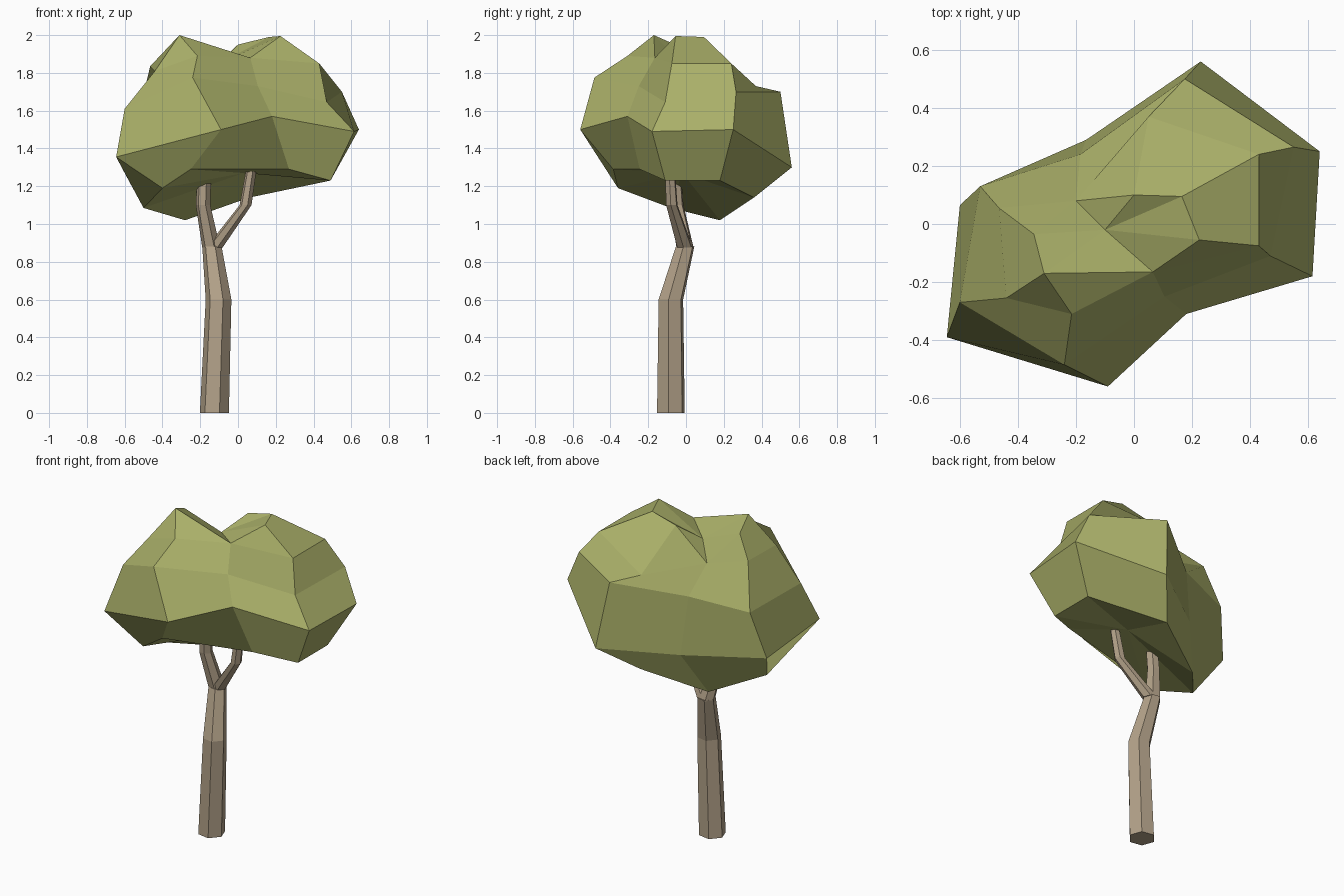
import bpy, bmesh, math

if "Cube" in bpy.data.objects:
    bpy.data.objects.remove(bpy.data.objects["Cube"])


def material(name, color):
    m = bpy.data.materials.new(name)
    m.diffuse_color = (*color, 1)
    m.use_nodes = True
    m.node_tree.nodes["Principled BSDF"].inputs["Base Color"].default_value = m.diffuse_color
    return m


def loft(name, rings, mat, bottom=None, top=None):
    """Skin equal-length rings; close the ends with a fan point or an n-gon."""
    bm = bmesh.new()
    vs = [[bm.verts.new(p) for p in ring] for ring in rings]
    n = len(vs[0])
    for lo, hi in zip(vs, vs[1:]):
        for i in range(n):
            j = (i + 1) % n
            bm.faces.new((lo[i], lo[j], hi[j], hi[i]))
    for ring, apex in ((vs[0], bottom), (vs[-1], top)):
        if apex is None:
            bm.faces.new(ring)
        else:
            a = bm.verts.new(apex)
            for i in range(n):
                bm.faces.new((ring[i], ring[(i + 1) % n], a))
    # repeated points collapse quads to triangles
    bmesh.ops.remove_doubles(bm, verts=bm.verts, dist=0.001)
    bmesh.ops.recalc_face_normals(bm, faces=bm.faces)
    me = bpy.data.meshes.new(name)
    bm.to_mesh(me)
    bm.free()
    me.materials.append(mat)
    ob = bpy.data.objects.new(name, me)
    bpy.context.collection.objects.link(ob)
    return ob


def limb(name, path, mat, sides=6, turn=-10):
    """Tapered faceted limb through (x, y, z, radius) stations."""
    rings = []
    for x, y, z, r in path:
        angles = [math.radians(turn) + math.tau * k / sides for k in range(sides)]
        rings.append([(x + r * math.cos(a), y + r * math.sin(a), z) for a in angles])
    return loft(name, rings, mat)


leaf = material("leaf_green", (0.40, 0.43, 0.14))
bark = material("bark_brown", (0.45, 0.36, 0.25))

# Trunk and its two branches
limb("trunk", [(-.125, -.08, 0, .078), (-.103, -.08, .6, .069),
               (-.138, -.005, .88, .052)], bark)
limb("left_branch", [(-.142, -.005, .875, .048), (-.185, -.05, 1.1, .039),
                     (-.175, -.065, 1.36, .036)], bark)
limb("right_branch", [(-.125, -.005, .875, .044), (.04, -.075, 1.1, .032),
                      (.085, -.09, 1.38, .026)], bark)

# Canopy: eight columns, counter-clockwise from front left, bottom to top
lower = [(-.40, -.36, 1.19), (-.25, -.385, 1.29), (.27, -.245, 1.29), (.49, -.11, 1.23),
         (.49, .18, 1.23), (.06, .36, 1.14), (-.28, .18, 1.02), (-.50, -.08, 1.085)]
middle = [(-.645, -.39, 1.355), (-.09, -.56, 1.5), (.18, -.31, 1.57), (.615, -.18, 1.49),
          (.64, .25, 1.5), (.23, .56, 1.3), (-.165, .29, 1.26), (-.60, .065, 1.27)]
upper = [(-.60, -.27, 1.61), (-.24, -.485, 1.775), (.105, -.25, 1.73), (.47, -.11, 1.645),
         (.55, .265, 1.7), (.175, .50, 1.7), (-.185, .24, 1.61), (-.53, .13, 1.56)]
shoulder = [(-.44, -.255, 1.81), (-.215, -.31, 1.89), (.065, -.165, 1.88), (.43, -.075, 1.85),
            (.43, .24, 1.85), (.05, .37, 1.73), (-.20, .08, 1.76), (-.465, .055, 1.835)]
# Two crests with a saddle between them
peak = (-.31, -.17, 2.0)
crest = [peak, peak, shoulder[2], (.225, -.055, 1.995),
         (.165, .095, 1.99), (0, .10, 1.95), shoulder[6], (-.345, -.035, 1.94)]
loft("canopy", [lower, middle, upper, shoulder, crest], leaf,
     bottom=(.03, -.02, 1.27), top=(-.10, -.02, 1.85))
# drop faces flattened by the merge
me = bpy.data.objects["canopy"].data
bm = bmesh.new()
bm.from_mesh(me)
bmesh.ops.dissolve_degenerate(bm, dist=0.001, edges=bm.edges)
bm.to_mesh(me)
bm.free()
